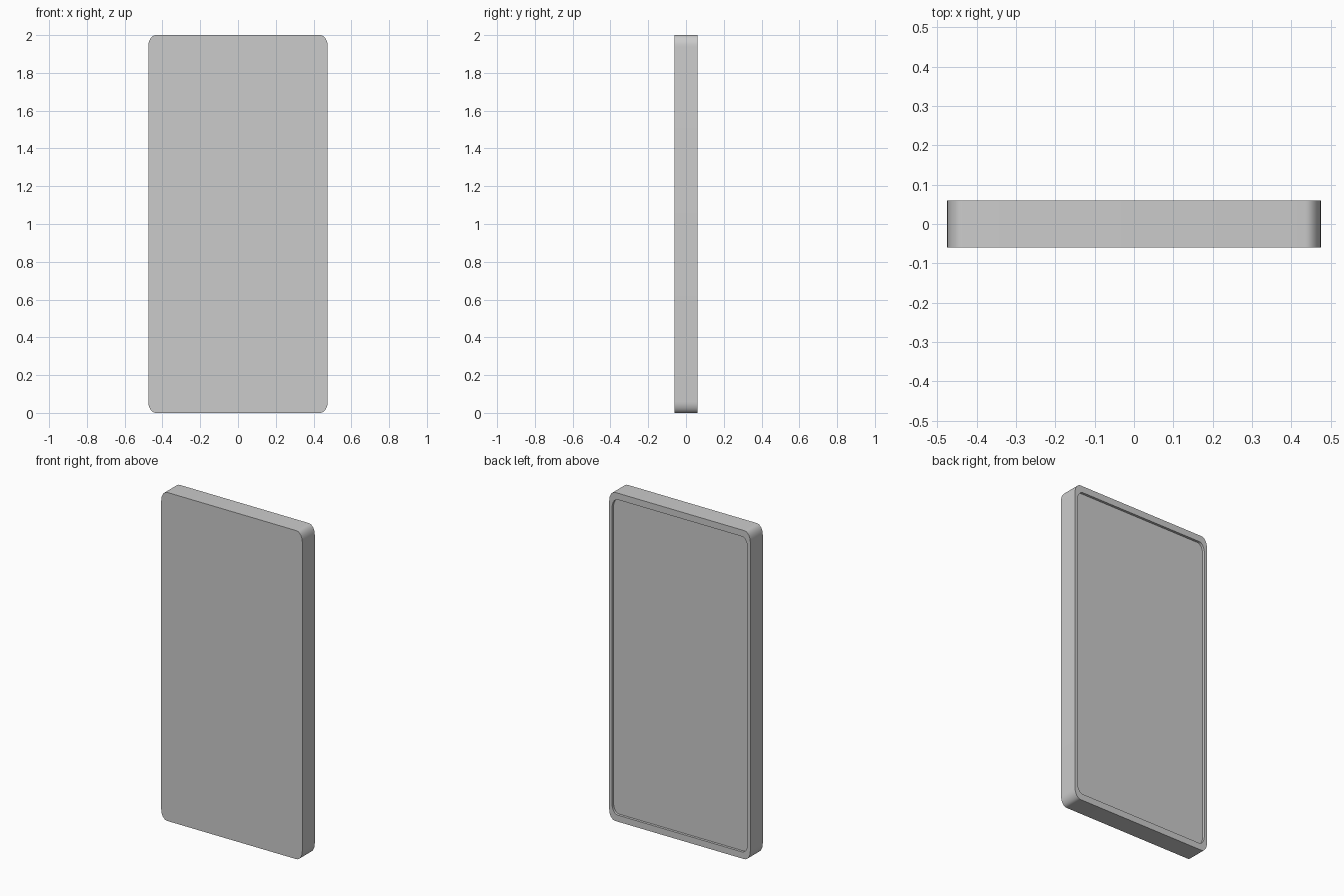
import bpy, bmesh, math

if "Cube" in bpy.data.objects:
    bpy.data.objects.remove(bpy.data.objects["Cube"])

W, H, T = 0.475, 1.0, 0.06      # half width, half height, half thickness
RX, RZ = 0.04, 0.06             # corner radii
INSET, DEPTH, SEG = 0.96, 0.015, 8


def outline(bm, y, scale=1.0):
    """Ring of vertices around a rounded rectangle at depth y."""
    ring = []
    for i, (sx, sz) in enumerate([(1, 1), (-1, 1), (-1, -1), (1, -1)]):
        for k in range(SEG + 1):
            a = math.radians(90 * (i + k / SEG))
            x = sx * (W - RX) + RX * math.cos(a)
            z = sz * (H - RZ) + RZ * math.sin(a)
            ring.append(bm.verts.new((x * scale, y, z * scale + H)))
    return ring


def bridge(bm, a, b):
    n = len(a)
    for i in range(n):
        j = (i + 1) % n
        bm.faces.new((a[i], a[j], b[j], b[i]))


# Slab: flat front, outer edge, back rim, shallow recess in the back
bm = bmesh.new()
rings = [outline(bm, -T), outline(bm, T),
         outline(bm, T, INSET), outline(bm, T - DEPTH, INSET)]
for a, b in zip(rings, rings[1:]):
    bridge(bm, a, b)
bm.faces.new(rings[0])
bm.faces.new(rings[-1])
bmesh.ops.recalc_face_normals(bm, faces=bm.faces)

mesh = bpy.data.meshes.new("slab_body")
bm.to_mesh(mesh)
bm.free()
body = bpy.data.objects.new("slab_body", mesh)
bpy.context.collection.objects.link(body)
bpy.context.view_layer.objects.active = body
body.select_set(True)
bpy.ops.object.shade_smooth_by_angle(angle=math.radians(30))
